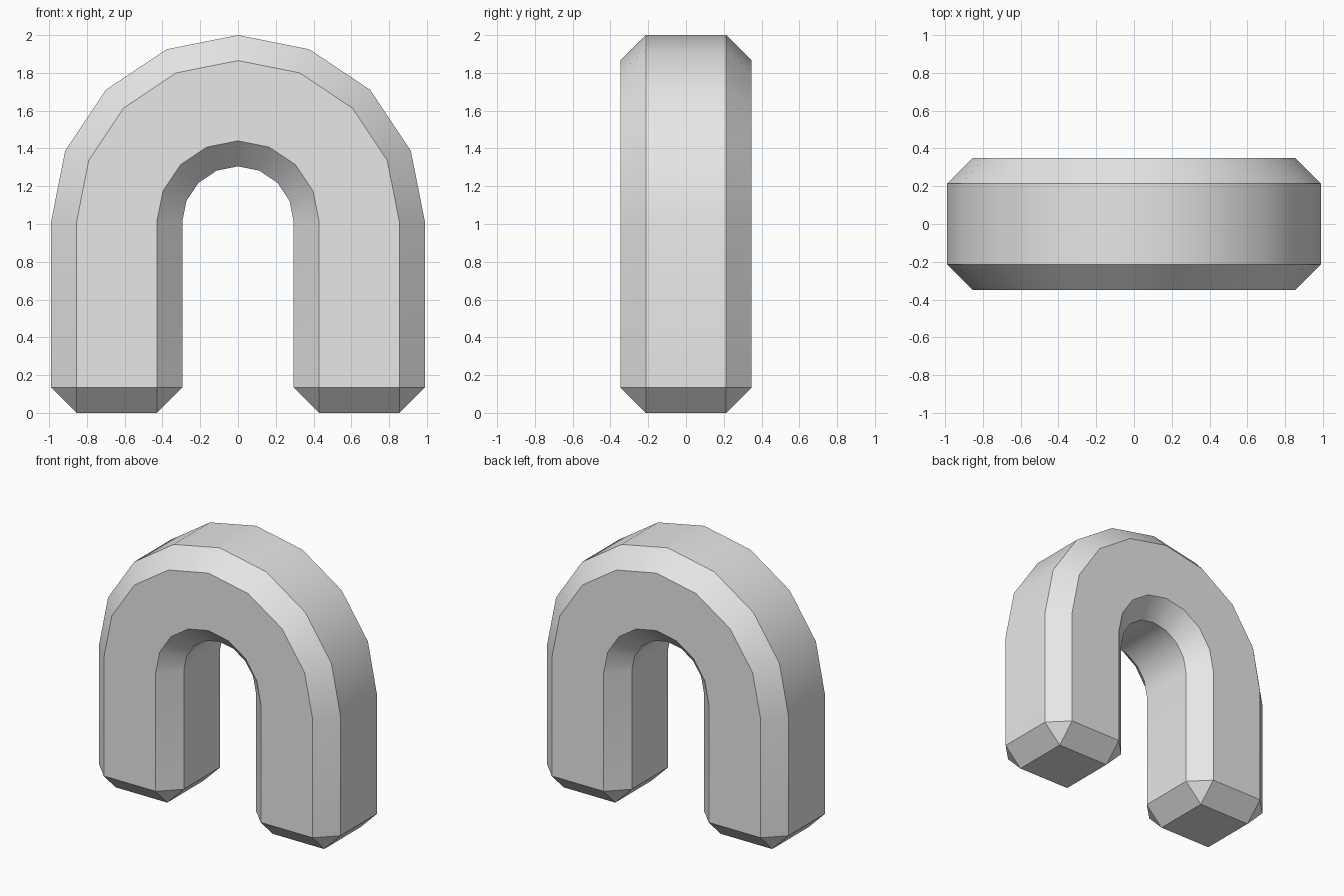
import bpy
import bmesh
from math import cos, sin, pi, radians

cube = bpy.data.objects.get("Cube")
if cube:
    bpy.data.objects.remove(cube, do_unlink=True)

OUTER, INNER = 0.99, 0.295      # arch radii
BEVEL = 0.135                   # chamfer width
DEPTH = 0.348                   # half thickness
SPRING = 1.01                   # height where the arch begins
SEGMENTS = 8

flat = DEPTH - BEVEL
r_in, r_out = INNER + BEVEL, OUTER - BEVEL

# Chamfered cross-section as (radius, y)
section = [(OUTER, -flat), (OUTER, flat), (r_out, DEPTH), (r_in, DEPTH),
           (INNER, flat), (INNER, -flat), (r_in, -DEPTH), (r_out, -DEPTH)]
foot = [(r_out, -flat), (r_out, flat), (r_in, flat), (r_in, -flat)]

bm = bmesh.new()


def ring(points, direction, height):
    """Place the section points along a direction in the xz plane."""
    dx, dz = direction
    return [bm.verts.new((r * dx, y, height + r * dz)) for r, y in points]


# Leg, arch and leg as one row of cross-sections
rings = [ring(section, (1, 0), BEVEL)]
for i in range(SEGMENTS + 1):
    a = pi * i / SEGMENTS
    rings.append(ring(section, (cos(a), sin(a)), SPRING))
rings.append(ring(section, (-1, 0), BEVEL))
for a, b in zip(rings, rings[1:]):
    for k in range(8):
        n = (k + 1) % 8
        bm.faces.new((a[k], a[n], b[n], b[k]))

# Chamfered feet: four slopes, four corner triangles and a flat sole
for side, top in ((1, rings[0]), (-1, rings[-1])):
    sole = ring(foot, (side, 0), 0)
    bm.faces.new(sole)
    for k in range(4):
        p, q = top[2 * k], top[2 * k + 1]
        n = (k + 1) % 4
        s0, s1 = sole[k], sole[n]
        bm.faces.new((p, q, s1, s0))
        bm.faces.new((q, top[(2 * k + 2) % 8], s1))

bmesh.ops.recalc_face_normals(bm, faces=bm.faces)
mesh = bpy.data.meshes.new("arch")
bm.to_mesh(mesh)
bm.free()

# Plain grey material
grey = bpy.data.materials.new("light grey")
grey.use_nodes = True
colour = (0.8, 0.8, 0.8, 1)
grey.diffuse_color = colour
grey.node_tree.nodes["Principled BSDF"].inputs["Base Color"].default_value = colour
mesh.materials.append(grey)

arch = bpy.data.objects.new("arch", mesh)
bpy.context.collection.objects.link(arch)
bpy.ops.object.select_all(action="DESELECT")
arch.select_set(True)
bpy.context.view_layer.objects.active = arch
bpy.ops.object.shade_smooth_by_angle(angle=radians(30))
